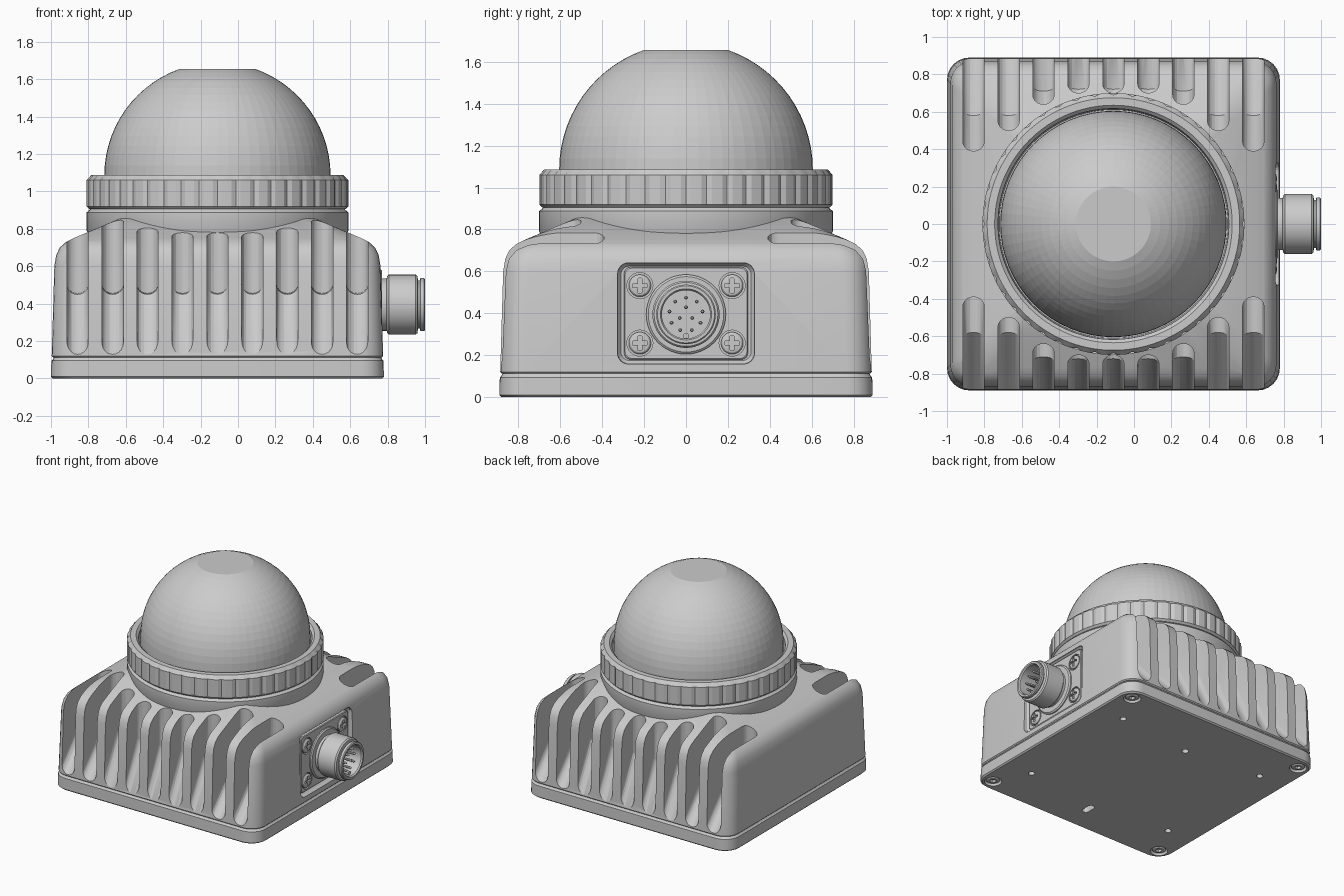
import bpy, bmesh, math
from mathutils import Matrix, Vector

if "Cube" in bpy.data.objects:
    bpy.data.objects.remove(bpy.data.objects["Cube"])

CX = -0.11            # housing centre
grey = bpy.data.materials.new("light_grey")
grey.use_nodes = True
grey.diffuse_color = (0.6, 0.6, 0.6, 1)
grey.node_tree.nodes["Principled BSDF"].inputs["Base Color"].default_value = (0.6, 0.6, 0.6, 1)


def at(x, y, z, side=False):
    """Placement; side=True turns local z towards +x."""
    m = Matrix.Translation((x, y, z))
    return m @ Matrix.Rotation(math.pi / 2, 4, 'Y') if side else m


def skin(bm, loops, m, closed=False):
    """Join equal-length loops of points into a solid."""
    rings = [[bm.verts.new(m @ Vector(p)) for p in loop] for loop in loops]
    n = len(rings[0])
    pairs = list(zip(rings, rings[1:])) + ([(rings[-1], rings[0])] if closed else [])
    for a, b in pairs:
        for i in range(n):
            bm.faces.new((a[i], a[(i + 1) % n], b[(i + 1) % n], b[i]))
    if not closed:
        bm.faces.new(rings[0][::-1])
        bm.faces.new(rings[-1])


def lathe(bm, profile, m, segs=48, radius=lambda i, r: r, closed=False):
    """Turn (radius, height) points around local z."""
    loops = []
    for r, z in profile:
        loop = []
        for i in range(segs):
            a = math.tau * i / segs
            q = radius(i, r)
            loop.append((q * math.cos(a), q * math.sin(a), z))
        loops.append(loop)
    skin(bm, loops, m, closed)


def disc(bm, r, z0, z1, m, segs=24):
    lathe(bm, [(r, z0), (r, z1)], m, segs)


def slab(bm, sections, m, steps=6):
    """Loft rounded rectangles given as (z, half x, half y, corner radius)."""
    loops = []
    for z, hx, hy, r in sections:
        loop = []
        for k, (sx, sy) in enumerate(((1, 1), (-1, 1), (-1, -1), (1, -1))):
            for j in range(steps + 1):
                a = math.pi / 2 * (k + j / steps)
                loop.append((sx * (hx - r) + r * math.cos(a), sy * (hy - r) + r * math.sin(a), z))
        loops.append(loop)
    skin(bm, loops, m)


def finish(name, bm, angle=30):
    bmesh.ops.recalc_face_normals(bm, faces=bm.faces)
    me = bpy.data.meshes.new(name)
    bm.to_mesh(me)
    bm.free()
    me.materials.append(grey)
    ob = bpy.data.objects.new(name, me)
    bpy.context.collection.objects.link(ob)
    smooth(ob, angle)
    return ob


def smooth(ob, angle):
    bpy.ops.object.select_all(action='DESELECT')
    ob.select_set(True)
    bpy.context.view_layer.objects.active = ob
    if angle:
        bpy.ops.object.shade_smooth_by_angle(angle=math.radians(angle))


def cut(ob, bm):
    """Subtract a cutter mesh and discard it."""
    tool = finish("cutter", bm, 0)
    tool.hide_render = True
    mod = ob.modifiers.new("cut", 'BOOLEAN')
    mod.object, mod.operation, mod.solver, mod.use_self = tool, 'DIFFERENCE', 'EXACT', True
    smooth(ob, 0)
    bpy.ops.object.modifier_apply(modifier="cut")
    bpy.data.objects.remove(tool)
    smooth(ob, 30)


def cross(bm, m, size=0.036, depth=0.02):
    for hx, hy in ((size, 0.009), (0.009, size)):
        slab(bm, [(-depth, hx, hy, 0.003), (depth, hx, hy, 0.003)], m, 1)


# Housing with drafted sides and a hipped top
bm = bmesh.new()
slab(bm, [(z, h, h, r) for z, h, r in (
    (0.112, 0.878, 0.11), (0.12, 0.886, 0.12), (0.6, 0.872, 0.12), (0.66, 0.862, 0.12),
    (0.7, 0.843, 0.12), (0.73, 0.81, 0.11), (0.75, 0.77, 0.1), (0.89, 0.44, 0.08))], at(CX, 0, 0))
housing = finish("housing", bm)

# Cooling slots on front and back: (offset, end of sloped floor, inner end)
bm = bmesh.new()
slots = [(0, 0.72, 0.70), (0.187, 0.72, 0.70), (0.374, 0.71, 0.64), (0.56, 0.58, 0.50), (0.748, 0.58, 0.39)]
for off, slope_end, inner in slots:
    for sx in ((1, -1) if off else (1,)):
        for sy in (1, -1):
            loops = []
            for k in range(11):
                a = math.pi * k / 10
                x = CX + sx * off - 0.057 * math.cos(a)
                d = 0.05 * (1 - math.sin(a))
                low = 0.13 - 0.32 * 0.115 / (0.885 - slope_end)
                loops.append([(x, sy * y, z) for y, z in (
                    (1, low + d), (slope_end + d / 2, 0.45 + d), (inner + d, 0.455 + d),
                    (inner + d, 1.1), (1, 1.1))])
            skin(bm, loops, Matrix())
cut(housing, bm)

# Connector pocket in the side
bm = bmesh.new()
slab(bm, [(0.725, 0.225, 0.31, 0.04), (0.745, 0.24, 0.325, 0.05), (0.9, 0.25, 0.335, 0.06)], at(0, 0, 0.4, True))
cut(housing, bm)

# Base plate with mounting holes and countersunk corners
bm = bmesh.new()
slab(bm, [(z, h, h, 0.12) for z, h in ((0, 0.88), (0.01, 0.89), (0.095, 0.888), (0.103, 0.88), (0.114, 0.875))],
     at(CX, 0, 0))
base = finish("base_plate", bm)
bm = bmesh.new()
corners = [(sx, sy) for sx in (1, -1) for sy in (1, -1)]
for sx, sy in corners:
    disc(bm, 0.024, -0.05, 0.08, at(CX + sx * 0.65, sy * 0.52, 0))
    lathe(bm, [(0.064, -0.01), (0.064, 0.012), (0.055, 0.03)], at(CX + sx * 0.79, sy * 0.79, 0), 24)
disc(bm, 0.026, -0.05, 0.08, at(CX, 0.45, 0))
slab(bm, [(-0.05, 0.026, 0.055, 0.025), (0.08, 0.026, 0.055, 0.025)], at(CX, -0.65, 0))
cut(base, bm)

bm = bmesh.new()
tool = bmesh.new()
for sx, sy in corners:
    m = at(CX + sx * 0.79, sy * 0.79, 0)
    lathe(bm, [(0.04, 0.006), (0.05, 0.012), (0.05, 0.035)], m, 24)
    disc(tool, 0.024, -0.01, 0.025, m, 6)
cut(finish("base_screws", bm), tool)

# Neck, grip ring and dome
bm = bmesh.new()
lathe(bm, [(0.69, 0.77), (0.7, 0.79), (0.7, 0.888), (0.685, 0.9), (0.66, 0.93)], at(CX, 0, 0), 96)
finish("neck", bm)

bm = bmesh.new()
lathe(bm, [(0.61, 0.905), (0.685, 0.905), (0.7, 0.92)], at(CX, 0, 0), 176)
lathe(bm, [(0.61, 0.92), (0.7, 0.92), (0.7, 1.06), (0.675, 1.087), (0.635, 1.087), (0.617, 1.07)],
      at(CX, 0, 0), 176, lambda i, r: r - 0.01 if i % 4 == 0 and r > 0.69 else r, True)
finish("grip_ring", bm, 20)

bm = bmesh.new()
top = math.acos(0.2 / 0.605)
arc = [(0.605 * math.cos(top * i / 14), 1.085 + 0.605 * math.sin(top * i / 14)) for i in range(15)]
lathe(bm, [(0.605, 0.95)] + arc, at(CX, 0, 0), 64)
finish("dome", bm, 0)

# Connector plate and its four screws
bm = bmesh.new()
slab(bm, [(0.7, 0.22, 0.295, 0.03), (0.748, 0.22, 0.295, 0.03), (0.753, 0.215, 0.29, 0.03)], at(0, 0, 0.4, True))
plate = finish("connector_plate", bm)
bm, heads, tool = bmesh.new(), bmesh.new(), bmesh.new()
for sy in (1, -1):
    for z in (0.258, 0.532):
        m = at(0.753, sy * 0.22, z, True)
        disc(bm, 0.062, -0.02, 0.02, m)
        lathe(heads, [(0.053, -0.03), (0.053, 0), (0.045, 0.008), (0.025, 0.012)], m, 24)
        cross(tool, at(0.765, sy * 0.22, z, True))
cut(plate, bm)
cut(finish("plate_screws", heads), tool)

# Round socket with pins
bm = bmesh.new()
lathe(bm, [(0.0, 0.74), (0.19, 0.74), (0.19, 0.762), (0.18, 0.77), (0.14, 0.77), (0.14, 0.795), (0.152, 0.798),
           (0.16, 0.806), (0.16, 0.95), (0.152, 0.96), (0.128, 0.962), (0.128, 0.972), (0.142, 0.975),
           (0.142, 0.994), (0.136, 1.0), (0.122, 1.0), (0.115, 0.99), (0.115, 0.85), (0.0, 0.85)],
      at(0, 0, 0.395, True))
bmesh.ops.remove_doubles(bm, verts=bm.verts, dist=0.0001)
finish("connector_socket", bm)

bm = bmesh.new()
for count, r in ((9, 0.08), (3, 0.034)):
    for i in range(count):
        a = math.tau * i / count
        lathe(bm, [(0.009, 0.84), (0.009, 0.955), (0.004, 0.965)],
              at(0, r * math.sin(a), 0.395 + r * math.cos(a), True), 10)
slab(bm, [(0.84, 0.012, 0.012, 0.005), (0.97, 0.012, 0.012, 0.005)], at(0, 0, 0.292, True), 2)
finish("connector_pins", bm)
